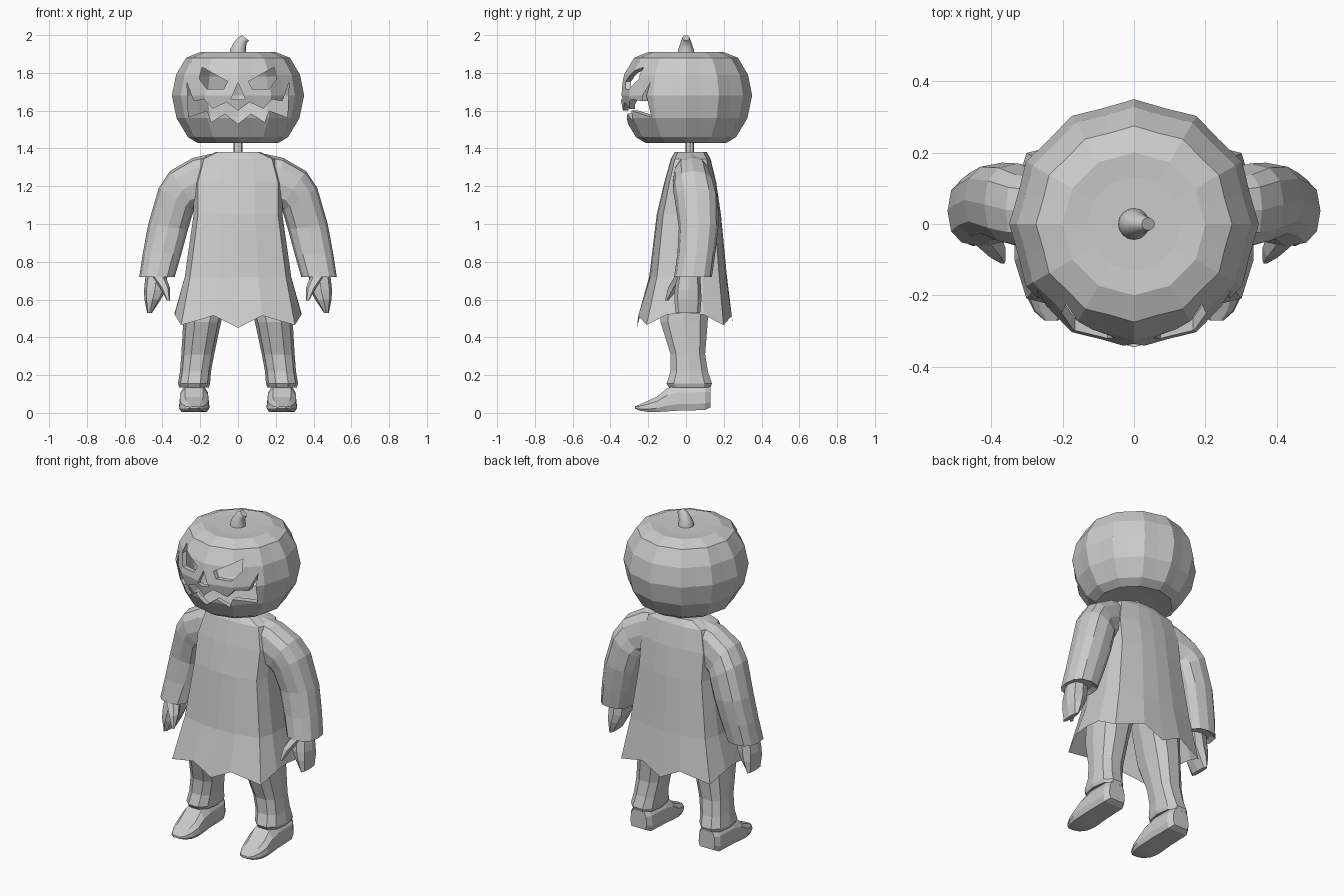
import bpy, bmesh, math
from mathutils import Vector

cube = bpy.data.objects.get("Cube")
if cube:
    bpy.data.objects.remove(cube)

grey = bpy.data.materials.new("plain grey")
grey.use_nodes = True
grey.diffuse_color = (0.6, 0.6, 0.6, 1)
grey.node_tree.nodes["Principled BSDF"].inputs["Base Color"].default_value = (0.6, 0.6, 0.6, 1)


def make(name, bm, mirrored=False):
    bmesh.ops.recalc_face_normals(bm, faces=bm.faces)
    mesh = bpy.data.meshes.new(name)
    bm.to_mesh(mesh)
    bm.free()
    mesh.materials.append(grey)
    obj = bpy.data.objects.new(name, mesh)
    bpy.context.collection.objects.link(obj)
    if mirrored:
        obj.modifiers.new("other side", "MIRROR").use_mirror_merge = False
    return obj


def loft(name, rings, start=True, end=True, mirrored=False):
    """Skin a list of equal-length point rings."""
    bm = bmesh.new()
    rows = [[bm.verts.new(p) for p in ring] for ring in rings]
    n = len(rows[0])
    for a, b in zip(rows, rows[1:]):
        for i in range(n):
            j = (i + 1) % n
            bm.faces.new((a[i], a[j], b[j], b[i]))
    if start:
        bm.faces.new(rows[0])
    if end:
        bm.faces.new(rows[-1])
    return make(name, bm, mirrored)


def oval(center, u, v, n, power=1.0):
    """Ring around a centre; a power under 1 makes it squarer."""
    def soften(t):
        return math.copysign(abs(t) ** power, t)
    c, u, v = Vector(center), Vector(u), Vector(v)
    angles = [2 * math.pi * i / n for i in range(n)]
    return [c + u * soften(math.cos(a)) + v * soften(math.sin(a)) for a in angles]


def flat_oval(x, y, z, rx, ry, n=8):
    return oval((x, y, z), (rx, 0, 0), (0, ry, 0), n, 0.8)


# Ribbed, hollow pumpkin head: outer skin, then inner skin
def rib_ring(r, z, groove):
    return [(r * g * math.cos(a), r * g * math.sin(a), z)
            for i in range(24)
            for a, g in [(i * math.pi / 12, 1 - groove * (i % 2))]]


profile = [(0.13, 1.435, 0.01), (0.215, 1.43, 0.035), (0.265, 1.46, 0.04), (0.325, 1.56, 0.04),
           (0.35, 1.68, 0.04), (0.328, 1.79, 0.04), (0.275, 1.88, 0.04),
           (0.20, 1.91, 0.035), (0.13, 1.905, 0.01)]
pumpkin = loft("pumpkin_head", [rib_ring(*p) for p in profile])
hollow = loft("pumpkin_hollow",
              [rib_ring(r * 0.92, 1.67 + (z - 1.67) * 0.92, g) for r, z, g in profile])

# Carved face cutters, swept through the front wall
eye = [(0.19, 1.83), (0.055, 1.755), (0.075, 1.715), (0.165, 1.715), (0.205, 1.77)]
lip = [(0.27, 1.75), (0.235, 1.65), (0.18, 1.66), (0.135, 1.61), (0.06, 1.645)]
jaw = [(0.07, 1.585), (0.14, 1.54), (0.165, 1.6), (0.262, 1.565)]


def flip(points):
    return [(-x, z) for x, z in reversed(points)]


mouth = lip + [(0, 1.6)] + flip(lip) + flip(jaw) + [(0, 1.53)] + jaw
nose = [(0, 1.75), (-0.038, 1.66), (0.038, 1.66)]
cutters = [hollow]
for label, shape in [("left_eye", eye), ("right_eye", flip(eye)), ("nose", nose), ("mouth", mouth)]:
    cutters.append(loft(label + "_cutter",
                        [[(x, y, z) for x, z in shape] for y in (-0.6, -0.13)]))
for cutter in cutters:
    cutter.hide_render = True
    cut = pumpkin.modifiers.new(cutter.name, "BOOLEAN")
    cut.operation, cut.solver, cut.object = "DIFFERENCE", "EXACT", cutter

# Bake the carving so the cutters can go
bpy.context.view_layer.update()
carved = bpy.data.meshes.new_from_object(
    pumpkin.evaluated_get(bpy.context.evaluated_depsgraph_get()))
pumpkin.modifiers.clear()
pumpkin.data = carved
for cutter in cutters:
    bpy.data.objects.remove(cutter)

# Bent stem
stem = loft("stem", [oval((x, 0, z), (r, 0, -r * t), (0, r, 0), 16) for x, z, r, t in
                     [(0, 1.89, 0.046, 0), (0, 1.92, 0.042, 0.1), (0.008, 1.945, 0.034, 0.25),
                      (0.022, 1.972, 0.025, 0.5), (0.04, 1.985, 0.018, 0.8)]])

# Neck
loft("neck", [flat_oval(0, 0.02, z, 0.025, 0.022) for z in (1.34, 1.45)])

# Coat with a pointed hem, open below
quarter = [(0, 1), (0.38, 0.97), (0.9, 0.8), (1, 0.38), (1, 0)]
half = quarter + [(x, -y) for x, y in quarter[-2::-1]]
section = half + [(-x, y) for x, y in half[-2:0:-1]]
points_down = [0.0, 0.065, 0.015, 0.07, 0.08]
drop = points_down + points_down[-2::-1]
drop = drop + drop[-2:0:-1]


def coat_ring(z, w, front, back, hem=0):
    mid, depth = (front + back) / 2, (back - front) / 2
    return [(x * w, mid + y * depth, z + hem * d) for (x, y), d in zip(section, drop)]


loft("coat", [coat_ring(1.38, 0.12, -0.06, 0.11), coat_ring(1.345, 0.2, -0.08, 0.13),
              coat_ring(1.22, 0.235, -0.115, 0.16), coat_ring(1.05, 0.235, -0.155, 0.185),
              coat_ring(0.72, 0.282, -0.195, 0.217), coat_ring(0.45, 0.335, -0.26, 0.25, 1)],
     end=False)

# Sleeves: each ring spans an outer and an inner point of the arm
sleeve = []
for ox, oz, ix, iz, y, ry in [
        (0.11, 1.378, 0.1, 1.1, 0.025, 0.085), (0.24, 1.35, 0.19, 1.09, 0.03, 0.1),
        (0.36, 1.28, 0.225, 1.085, 0.04, 0.11), (0.42, 1.19, 0.235, 1.07, 0.055, 0.115),
        (0.475, 1.0, 0.265, 0.97, 0.067, 0.105), (0.503, 0.85, 0.3, 0.84, 0.055, 0.1),
        (0.523, 0.72, 0.335, 0.72, 0.037, 0.1), (0.5, 0.735, 0.36, 0.735, 0.037, 0.075)]:
    sleeve.append(oval(((ox + ix) / 2, y, (oz + iz) / 2),
                       ((ox - ix) / 2, 0, (oz - iz) / 2), (0, ry, 0), 12, 0.8))
loft("sleeves", sleeve, mirrored=True)

# Hands with thumbs
loft("hands", [flat_oval(*r) for r in
               [(0.43, 0.015, 0.74, 0.058, 0.06), (0.44, 0.01, 0.65, 0.058, 0.07),
                (0.452, 0.01, 0.6, 0.043, 0.072), (0.468, 0.01, 0.53, 0.013, 0.065)]],
     mirrored=True)
loft("thumbs", [flat_oval(*r, 6) for r in
                [(0.42, -0.025, 0.72, 0.038, 0.04), (0.388, -0.065, 0.665, 0.027, 0.032),
                 (0.368, -0.102, 0.595, 0.008, 0.01)]], mirrored=True)

# Trouser legs, flared into a lip over the shoe
loft("trousers", [flat_oval(*r, 10) for r in
                  [(0.1, 0.01, 0.85, 0.1, 0.12), (0.165, -0.005, 0.65, 0.12, 0.13),
                   (0.19, -0.01, 0.48, 0.1, 0.13), (0.213, 0.01, 0.31, 0.087, 0.095),
                   (0.225, 0.017, 0.22, 0.082, 0.103), (0.233, 0.017, 0.155, 0.085, 0.125),
                   (0.233, 0.02, 0.135, 0.078, 0.115), (0.233, 0.025, 0.145, 0.065, 0.09)]],
     mirrored=True)

# Shoes: cross-sections from heel to toe
shoe = []
for y, w, top, low in [(0.13, 0.055, 0.145, 0.03), (0.1, 0.075, 0.15, 0.015),
                       (-0.04, 0.078, 0.15, 0.012), (-0.1, 0.08, 0.13, 0.008),
                       (-0.155, 0.08, 0.085, 0.005), (-0.2, 0.07, 0.065, 0.005),
                       (-0.245, 0.048, 0.045, 0.012), (-0.27, 0.02, 0.035, 0.022)]:
    side = [(0.85, low), (1, low + (top - low) * 0.25), (0.93, low + (top - low) * 0.7), (0.6, top)]
    outline = side + [(-x, z) for x, z in reversed(side)]
    shoe.append([(0.232 + x * w, y, z) for x, z in outline])
loft("shoes", shoe, mirrored=True)

# Round off the stem shading
bpy.ops.object.select_all(action="DESELECT")
stem.select_set(True)
bpy.context.view_layer.objects.active = stem
bpy.ops.object.shade_smooth_by_angle(angle=math.radians(40))
